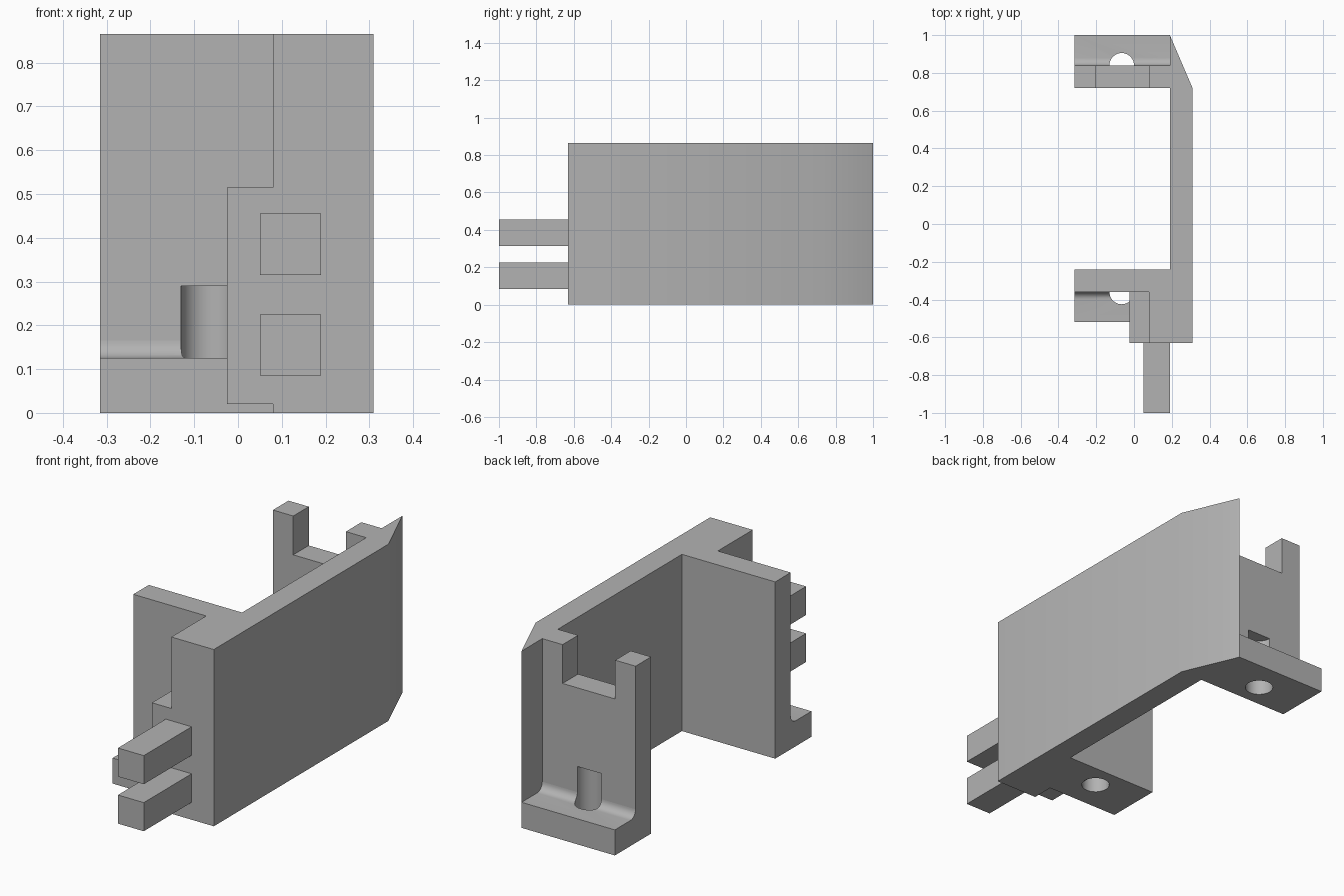
import bpy, bmesh, math
from mathutils import Vector

old = bpy.data.objects.get("Cube")
if old:
    bpy.data.objects.remove(old, do_unlink=True)

grey = bpy.data.materials.new("plain_grey")
grey.use_nodes = True
colour = (0.45, 0.45, 0.45, 1)
grey.diffuse_color = colour
grey.node_tree.nodes["Principled BSDF"].inputs["Base Color"].default_value = colour

HEIGHT = 0.865
LEFT_EDGE = -0.315


def prism(name, points, direction):
    """Extrude a closed outline of 3D points along a direction."""
    bm = bmesh.new()
    face = bm.faces.new([bm.verts.new(p) for p in points])
    moved = bmesh.ops.extrude_face_region(bm, geom=[face])["geom"]
    bmesh.ops.translate(bm, vec=Vector(direction),
                        verts=[g for g in moved if isinstance(g, bmesh.types.BMVert)])
    bmesh.ops.recalc_face_normals(bm, faces=bm.faces)
    mesh = bpy.data.meshes.new(name)
    bm.to_mesh(mesh)
    bm.free()
    mesh.materials.append(grey)
    obj = bpy.data.objects.new(name, mesh)
    bpy.context.collection.objects.link(obj)
    return obj


def box(name, x, y, z):
    outline = [(x[0], y[0], z[0]), (x[1], y[0], z[0]), (x[1], y[1], z[0]), (x[0], y[1], z[0])]
    return prism(name, outline, (0, 0, z[1] - z[0]))


def cut(obj, cutter):
    mod = obj.modifiers.new("cut", 'BOOLEAN')
    mod.operation = 'DIFFERENCE'
    mod.solver = 'EXACT'
    mod.object = cutter
    bpy.context.view_layer.objects.active = obj
    bpy.ops.object.modifier_apply(modifier=mod.name)


def foot(name, wall_y, sign, x_end):
    """Flat foot with a fillet rising to the wall it leans on."""
    depth, thick, radius = 0.16, 0.125, 0.04
    section = [(0, 0), (depth, 0), (depth, thick)]
    for i in range(9):
        a = math.pi / 2 * i / 8
        section.append((radius * (1 - math.sin(a)), thick + radius * (1 - math.cos(a))))
    points = [(LEFT_EDGE, wall_y + sign * d, z) for d, z in section]
    return prism(name, points, (x_end - LEFT_EDGE, 0, 0))


def bore(y):
    """Round cutter for the screw hole and the slot above it."""
    ring = [(-0.065 + 0.065 * math.cos(math.tau * i / 48),
             y + 0.065 * math.sin(math.tau * i / 48), -0.1) for i in range(48)]
    cutter = prism("bore_cutter", ring, (0, 0, 0.39))
    cutter.hide_render = True
    return cutter


# Side wall, both cross walls and the front post share one plan
plan = [(0.08, -0.63), (0.31, -0.63), (0.31, 0.72), (0.19, 1.0), (0.19, 0.84),
        (LEFT_EDGE, 0.84), (LEFT_EDGE, 0.72), (0.19, 0.72), (0.19, -0.24),
        (LEFT_EDGE, -0.24), (LEFT_EDGE, -0.36), (0.08, -0.36)]
body = prism("bracket_walls", [(x, y, 0) for x, y in plan], (0, 0, HEIGHT))

# Feet
back_foot = foot("back_foot", 0.84, 1, 0.19)
front_foot = foot("front_foot", -0.36, -1, 0.08)

# Notch in the back wall, screw holes in walls and feet
notch = box("notch_cutter", (-0.205, 0.08), (0.66, 0.9), (0.675, 1.0))
notch.hide_render = True
cutters = [notch, bore(0.84), bore(-0.36)]
for cutter in cutters:
    cut(body, cutter)
cut(back_foot, cutters[1])
cut(front_foot, cutters[2])
for cutter in cutters:
    bpy.data.objects.remove(cutter, do_unlink=True)

# Block beside the front post, and the two prongs
parts = [body, back_foot, front_foot,
         box("front_block", (-0.025, 0.08), (-0.63, -0.36), (0.02, 0.515))]
for name, z in (("lower_prong", 0.085), ("upper_prong", 0.315)):
    parts.append(box(name, (0.05, 0.19), (-1.0, -0.63), (z, z + 0.14)))

# Smooth shading with sharp edges kept
bpy.ops.object.select_all(action='DESELECT')
for part in parts:
    part.select_set(True)
bpy.context.view_layer.objects.active = body
bpy.ops.object.shade_smooth_by_angle(angle=math.radians(30))
